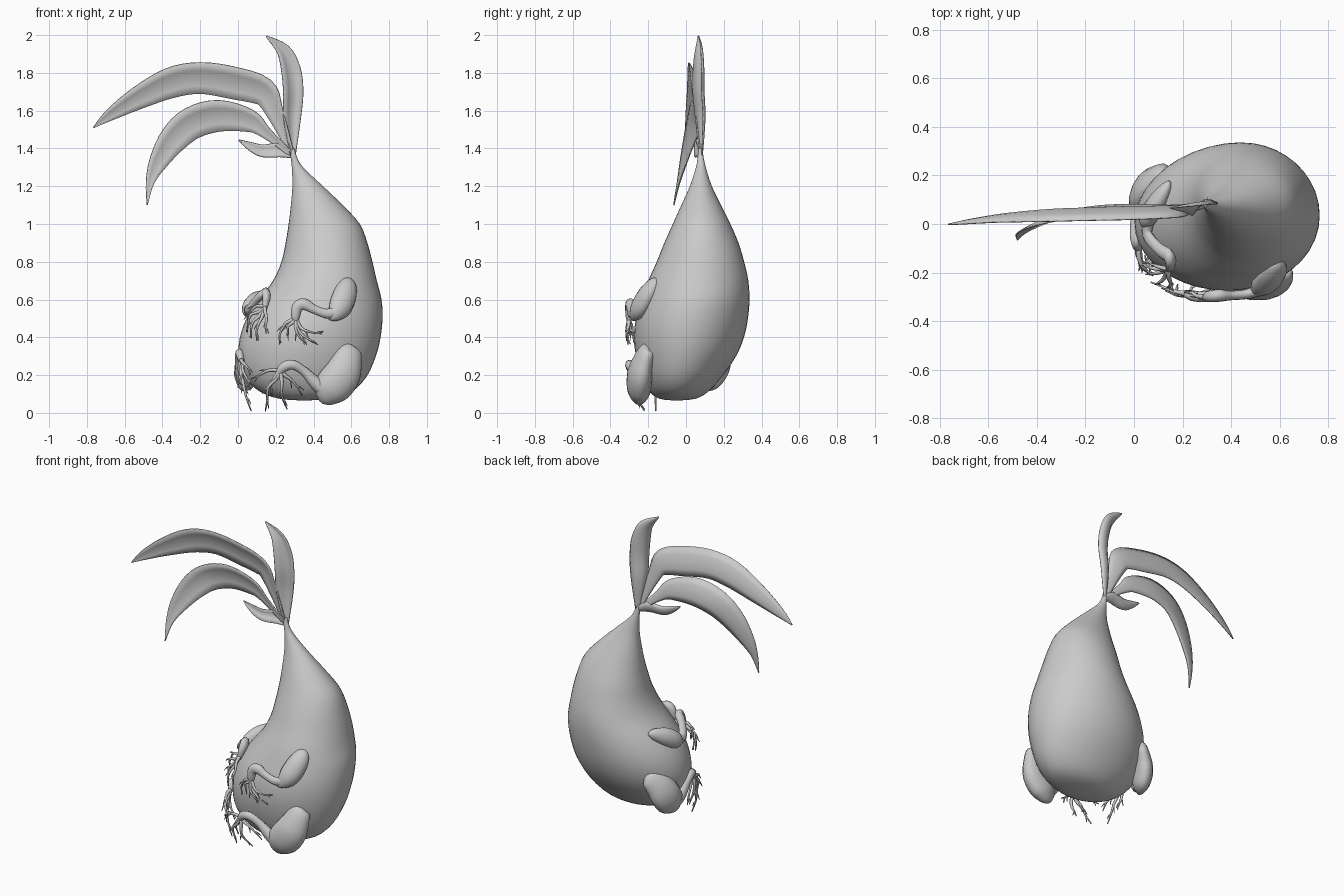
import bpy, bmesh, math, random
from mathutils import Vector

random.seed(4)


def spline(rows, steps):
    """Catmull-Rom resampling of equal-length tuples."""
    out = []
    for i in range(len(rows) - 1):
        p0, p1 = rows[max(i - 1, 0)], rows[i]
        p2, p3 = rows[i + 1], rows[min(i + 2, len(rows) - 1)]
        for s in range(steps):
            t = s / steps
            out.append([0.5 * (2 * b + (c - a) * t + (2 * a - 5 * b + 4 * c - d) * t * t
                               + (3 * b - a - 3 * c + d) * t ** 3)
                        for a, b, c, d in zip(p0, p1, p2, p3)])
    out.append(list(rows[-1]))
    return out


def bridge(bm, rings, closed=True):
    """Skin rows of points; closed rows become a capped tube."""
    rows = [[bm.verts.new(p) for p in ring] for ring in rings]
    n = len(rows[0])
    for a, b in zip(rows, rows[1:]):
        for i in range(n if closed else n - 1):
            j = (i + 1) % n
            bm.faces.new((a[i], a[j], b[j], b[i]))
    if closed:
        bm.faces.new(rows[0][::-1])
        bm.faces.new(rows[-1])


def tangent(rows, i):
    return Vector(rows[min(i + 1, len(rows) - 1)][:3]) - Vector(rows[max(i - 1, 0)][:3])


def tube(bm, pts, sides=8, flat=1.0, normal=(0.25, -1, 0.1), steps=4):
    """Tapered tube through (x, y, z, radius), flattened along normal."""
    rows = spline(pts, steps)
    rings = []
    for i, r in enumerate(rows):
        t = tangent(rows, i)
        u = t.cross(Vector(normal)).normalized()
        v = u.cross(t).normalized() * flat
        rad = max(r[3], 0.001)
        rings.append([Vector(r[:3]) + rad * (u * math.cos(a) + v * math.sin(a))
                      for a in (2 * math.pi * k / sides for k in range(sides))])
    bridge(bm, rings)


def finish(name, bm, solid=0):
    bmesh.ops.recalc_face_normals(bm, faces=bm.faces)
    for f in bm.faces:
        f.smooth = True
    me = bpy.data.meshes.new(name)
    bm.to_mesh(me)
    bm.free()
    ob = bpy.data.objects.new(name, me)
    bpy.context.collection.objects.link(ob)
    if solid:
        mod = ob.modifiers.new("thickness", 'SOLIDIFY')
        mod.thickness, mod.offset = solid, 0


# Bulb body: (z, x min, x max, y min, y max) sections
body = [(0.066, .33, .37, -.07, -.03), (0.075, .22, .49, -.14, .05), (0.11, .12, .60, -.19, .115),
        (0.19, .035, .68, -.235, .19), (0.3, .004, .73, -.265, .265), (0.4, .01, .755, -.275, .307),
        (0.5, .045, .765, -.265, .328), (0.6, .11, .76, -.235, .336), (0.7, .185, .735, -.2, .33),
        (0.8, .23, .712, -.155, .308), (0.9, .252, .685, -.115, .278), (1.0, .268, .645, -.07, .235),
        (1.1, .28, .555, -.025, .185), (1.2, .288, .45, .02, .137), (1.3, .285, .345, .053, .105),
        (1.36, .278, .31, .062, .092), (1.4, .28, .3, .068, .086)]
bm = bmesh.new()
rings = []
for z, x0, x1, y0, y1 in spline(body, 3):
    rings.append([((x0 + x1) / 2 + (x1 - x0) / 2 * math.cos(a), (y0 + y1) / 2 + (y1 - y0) / 2 * math.sin(a), z)
                  for a in (2 * math.pi * k / 40 for k in range(40))])
bridge(bm, rings)
finish("bulb_body", bm)


def leaf(name, pts, skew, fold):
    """Creased blade along (x, y, z, half width), lying mostly in the xz plane."""
    rows = spline(pts, 4)
    strips = []
    for i, r in enumerate(rows):
        t = tangent(rows, i)
        w = max(r[3], 0.001)
        side = Vector((t.z, 0, -t.x)).normalized() + Vector((0, skew, 0))
        strips.append([Vector(r[:3]) + side * w * k + Vector((0, fold * w * (1 - k * k), 0))
                       for k in (-1, -.5, 0, .5, 1)])
    b = bmesh.new()
    bridge(b, strips, closed=False)
    finish(name, b, solid=0.006)


# Leaves
leaf("long_leaf", [(.288, .075, 1.36, .012), (.19, .06, 1.6, .048), (.13, .05, 1.70, .075), (-.02, .045, 1.745, .085),
                   (-.2, .04, 1.772, .083), (-.36, .035, 1.745, .08), (-.54, .025, 1.66, .058),
                   (-.68, .01, 1.575, .03), (-.765, -.002, 1.51, .002)], -.3, .2)
leaf("drooping_leaf", [(.29, .075, 1.36, .012), (.15, .068, 1.48, .03), (.06, .062, 1.545, .06),
                       (-.1, .055, 1.572, .083), (-.24, .04, 1.535, .085), (-.34, .015, 1.45, .075),
                       (-.42, -.015, 1.33, .05), (-.465, -.04, 1.22, .022), (-.48, -.065, 1.1, .002)], -.25, .2)
leaf("upright_leaf", [(.292, .078, 1.36, .012), (.287, .07, 1.56, .045), (.293, .06, 1.7, .052),
                      (.28, .06, 1.82, .05), (.24, .062, 1.92, .035), (.15, .065, 1.995, .002)], .45, .6)
leaf("small_leaf", [(.295, .078, 1.36, .012), (.22, .065, 1.39, .035), (.13, .055, 1.388, .032),
                    (.06, .05, 1.415, .02), (.005, .05, 1.445, .002)], .3, .4)

LEFT = (-.85, .45, .1)

# Right arm: swollen upper arm and bent forearm
bm = bmesh.new()
tube(bm, [(.59, -.15, .71, .01), (.585, -.165, .69, .04), (.57, -.2, .635, .062), (.54, -.245, .56, .062),
          (.505, -.275, .515, .035), (.48, -.285, .5, .008)], 14, .75)
tube(bm, [(.53, -.265, .535, .035), (.47, -.288, .525, .026), (.4, -.295, .55, .024), (.35, -.295, .575, .032),
          (.315, -.298, .56, .03), (.305, -.3, .51, .024), (.31, -.3, .48, .012)], 10, .8)
finish("arm_right", bm)

# Left arm, reaching further forward
bm = bmesh.new()
tube(bm, [(.145, .175, .625, .01), (.13, .145, .615, .035), (.09, .08, .585, .055), (.055, .02, .545, .048),
          (.045, -.02, .52, .01)], 14, .75, LEFT)
tube(bm, [(.06, .01, .55, .032), (.055, -.045, .545, .026), (.1, -.1, .6, .025), (.145, -.135, .635, .03),
          (.15, -.17, .6, .025), (.14, -.19, .54, .012)], 10, .8, LEFT)
finish("arm_left", bm)

# Right leg: broad flattened thigh and arched shin
bm = bmesh.new()
tube(bm, [(.6, -.19, .355, .015), (.592, -.2, .338, .06), (.58, -.225, .28, .08), (.55, -.245, .2, .1),
          (.49, -.25, .125, .095), (.455, -.25, .075, .055), (.44, -.25, .055, .012)], 16, .65)
tube(bm, [(.47, -.255, .12, .05), (.41, -.27, .16, .036), (.35, -.285, .22, .025), (.29, -.3, .255, .026),
          (.24, -.295, .24, .026), (.21, -.285, .2, .016)], 10, .85)
finish("leg_right", bm)

# Left leg, held a little higher
bm = bmesh.new()
tube(bm, [(.135, .225, .37, .015), (.12, .21, .355, .055), (.075, .17, .3, .085), (.048, .14, .24, .095),
          (.035, .105, .18, .085), (.025, .08, .14, .045), (.025, .07, .125, .01)], 16, .6, LEFT)
tube(bm, [(.035, .09, .17, .045), (.015, .035, .2, .032), (.005, -.02, .28, .025), (.008, -.07, .315, .026),
          (.02, -.1, .27, .018)], 10, .85, LEFT)
finish("leg_left", bm)


def root(bm, start, end, r, bow):
    """Wavy rootlet with two forked twigs."""
    a, b = Vector(start), Vector(end)
    path = []
    for k in range(5):
        f = k / 4
        p = a.lerp(b, f) + Vector(bow) * math.sin(math.pi * f)
        p += Vector((random.uniform(-1, 1), random.uniform(-.4, .4), random.uniform(-1, 1))) * .008 * (0 < k < 4)
        path.append((*p, r * (1 - .75 * f)))
    tube(bm, path, 6, steps=2)
    for k, s in ((2, 1), (3, -1)):
        p = Vector(path[k][:3])
        d = (b - a).normalized()
        d = (d + s * .6 * Vector((d.z, -.1, -d.x))) * .035
        tube(bm, [(*p, r * .45), (*(p + d * .5), r * .35), (*(p + d + Vector((0, 0, -.01))), r * .12)], 5, steps=2)


def roots(name, start, r, ends):
    bm = bmesh.new()
    for end, bow in ends:
        root(bm, start, end, r, bow)
    finish(name, bm)


# Root fingers and root toes
roots("root_fingers_right", (.307, -.3, .5), .012,
      (((.225, -.275, .37), (-.03, 0, .02)), ((.26, -.285, .41), (-.02, -.01, 0)),
       ((.36, -.3, .37), (-.03, -.015, -.01)), ((.42, -.295, .365), (-.02, -.01, -.02)),
       ((.45, -.29, .43), (-.02, -.015, -.03))))
roots("root_fingers_left", (.143, -.185, .56), .012,
      (((.065, -.19, .4), (-.02, -.02, 0)), ((.045, -.13, .43), (-.02, -.02, .02)),
       ((.1, -.245, .38), (-.01, -.02, 0)), ((.15, -.265, .42), (0, -.02, .01)),
       ((.055, -.14, .51), (-.015, -.01, .02))))
roots("root_toes_right", (.225, -.29, .22), .013,
      (((.07, -.24, .18), (0, -.01, .025)), ((.145, -.22, .01), (-.02, -.03, .02)),
       ((.18, -.25, .09), (-.02, -.02, .02)), ((.26, -.22, .02), (-.01, -.04, 0)),
       ((.34, -.24, .09), (0, -.02, .02))))
roots("root_toes_left", (.018, -.1, .28), .013,
      (((.07, -.16, .01), (-.02, -.02, .01)), ((.065, -.21, .12), (-.01, -.02, .02)),
       ((.045, -.1, .09), (-.02, 0, 0)), ((.065, -.2, .2), (-.01, -.02, .02))))
